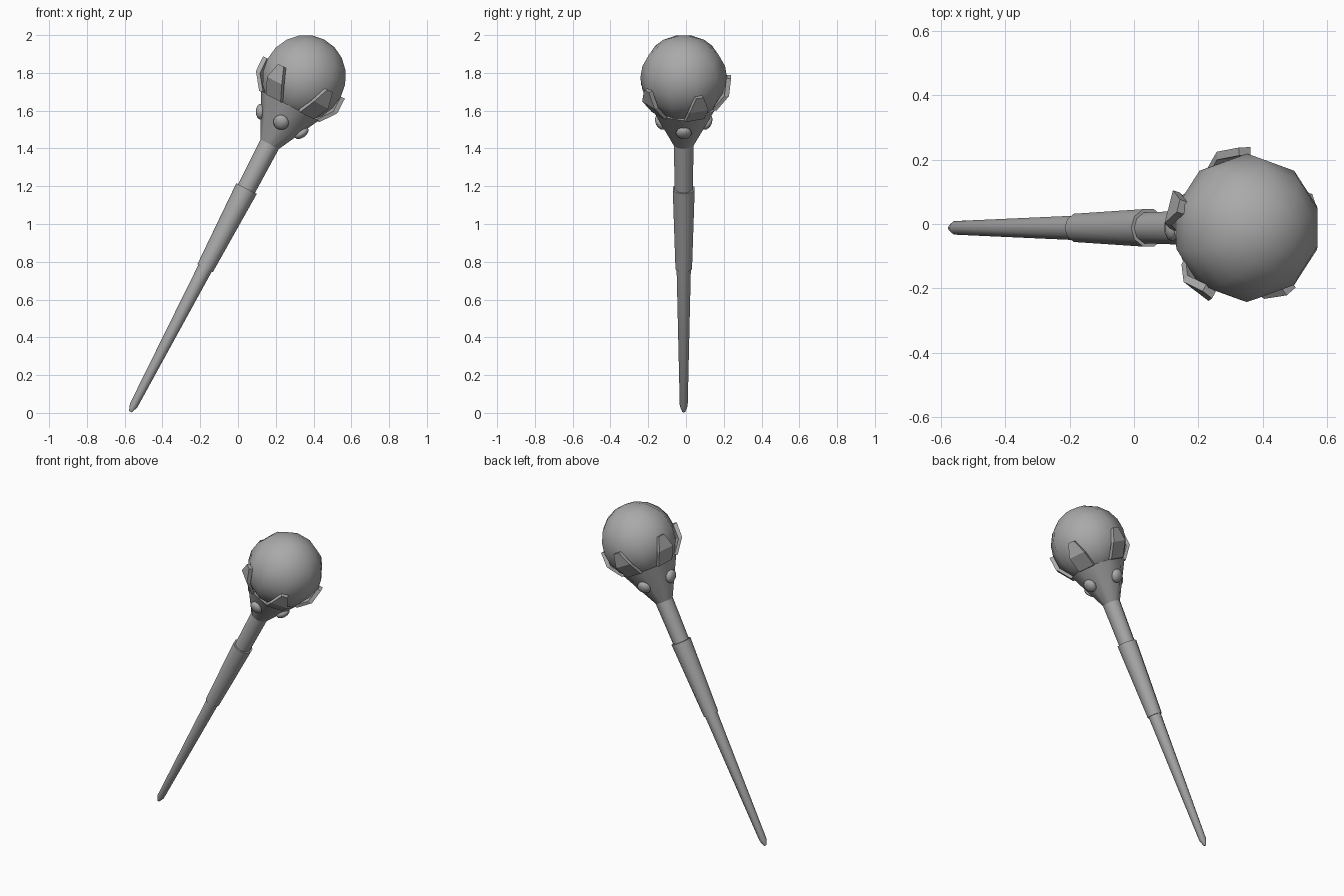
import bpy, bmesh, math
from mathutils import Matrix, Vector

cube = bpy.data.objects.get("Cube")
if cube:
    bpy.data.objects.remove(cube)

SIDES = 10
# Everything is built along local z with the orb centre at the origin, then leaned over
LEAN = Matrix.Translation((0.35, -0.012, 1.773)) @ Matrix.Rotation(math.radians(27.5), 4, 'Y')

grey = bpy.data.materials.new("plain grey")
grey.use_nodes = True
grey.diffuse_color = (0.4, 0.4, 0.4, 1)
grey.node_tree.nodes["Principled BSDF"].inputs["Base Color"].default_value = (0.4, 0.4, 0.4, 1)


def finish(name, bm, angle=45):
    bmesh.ops.recalc_face_normals(bm, faces=bm.faces)
    mesh = bpy.data.meshes.new(name)
    bm.to_mesh(mesh)
    bm.free()
    mesh.materials.append(grey)
    obj = bpy.data.objects.new(name, mesh)
    bpy.context.collection.objects.link(obj)
    obj.matrix_world = LEAN
    bpy.ops.object.select_all(action='DESELECT')
    obj.select_set(True)
    bpy.context.view_layer.objects.active = obj
    bpy.ops.object.shade_smooth_by_angle(angle=math.radians(angle))
    return obj


def lathe(name, profile):
    """Closed turned part from (radius, height) pairs."""
    bm = bmesh.new()
    rings = []
    for r, z in profile:
        rings.append([bm.verts.new((r * math.cos(a), r * math.sin(a), z))
                      for a in (math.tau * i / SIDES for i in range(SIDES))])
    for low, high in zip(rings, rings[1:]):
        for i in range(SIDES):
            j = (i + 1) % SIDES
            bm.faces.new((low[i], low[j], high[j], high[i]))
    bm.faces.new(rings[0])
    bm.faces.new(rings[-1])
    return finish(name, bm)


# Staff: tapered shaft with blunt tip, grip sleeve, neck and flared cup
lathe("shaft", [(0.008, -1.992), (0.022, -1.955), (0.04, -1.12)])
lathe("grip", [(0.046, -1.135), (0.061, -0.66)])
lathe("neck", [(0.05, -0.68), (0.055, -0.395)])
lathe("cup", [(0.055, -0.395), (0.172, -0.165)])

# Orb
bm = bmesh.new()
bmesh.ops.create_uvsphere(bm, u_segments=SIDES, v_segments=SIDES, radius=0.23)
finish("orb", bm)

# Petals: (radius, height, half width) from the cup rim up to the narrow tip
PETAL = [(0.172, -0.17, 0.053), (0.238, -0.085, 0.053), (0.25, 0.002, 0.02)]
THICK = 0.025
for n in range(5):
    turn = Matrix.Rotation(math.radians(20 + 72 * n), 4, 'Z')
    bm = bmesh.new()
    rows = []
    for r, z, w in PETAL:
        rows.append([bm.verts.new(turn @ Vector((x, y, z)))
                     for x, y in ((r, -w), (r, w), (r - THICK, w), (r - THICK, -w))])
    for low, high in zip(rows, rows[1:]):
        for i in range(4):
            j = (i + 1) % 4
            bm.faces.new((low[i], low[j], high[j], high[i]))
    bm.faces.new(rows[0])
    bm.faces.new(rows[-1])
    finish(f"petal_{n + 1}", bm, 20)

# Studs: flattened balls lying on the cup wall
tilt = Matrix.Rotation(math.radians(27), 4, 'Y')
for n in range(4):
    turn = Matrix.Rotation(math.radians(90 * n), 4, 'Z')
    place = turn @ Matrix.Translation((0.123, 0, -0.265)) @ tilt @ Matrix.Diagonal((0.6, 1, 1, 1))
    bm = bmesh.new()
    bmesh.ops.create_uvsphere(bm, u_segments=SIDES, v_segments=8, radius=0.042, matrix=place)
    finish(f"stud_{n + 1}", bm, 60)
